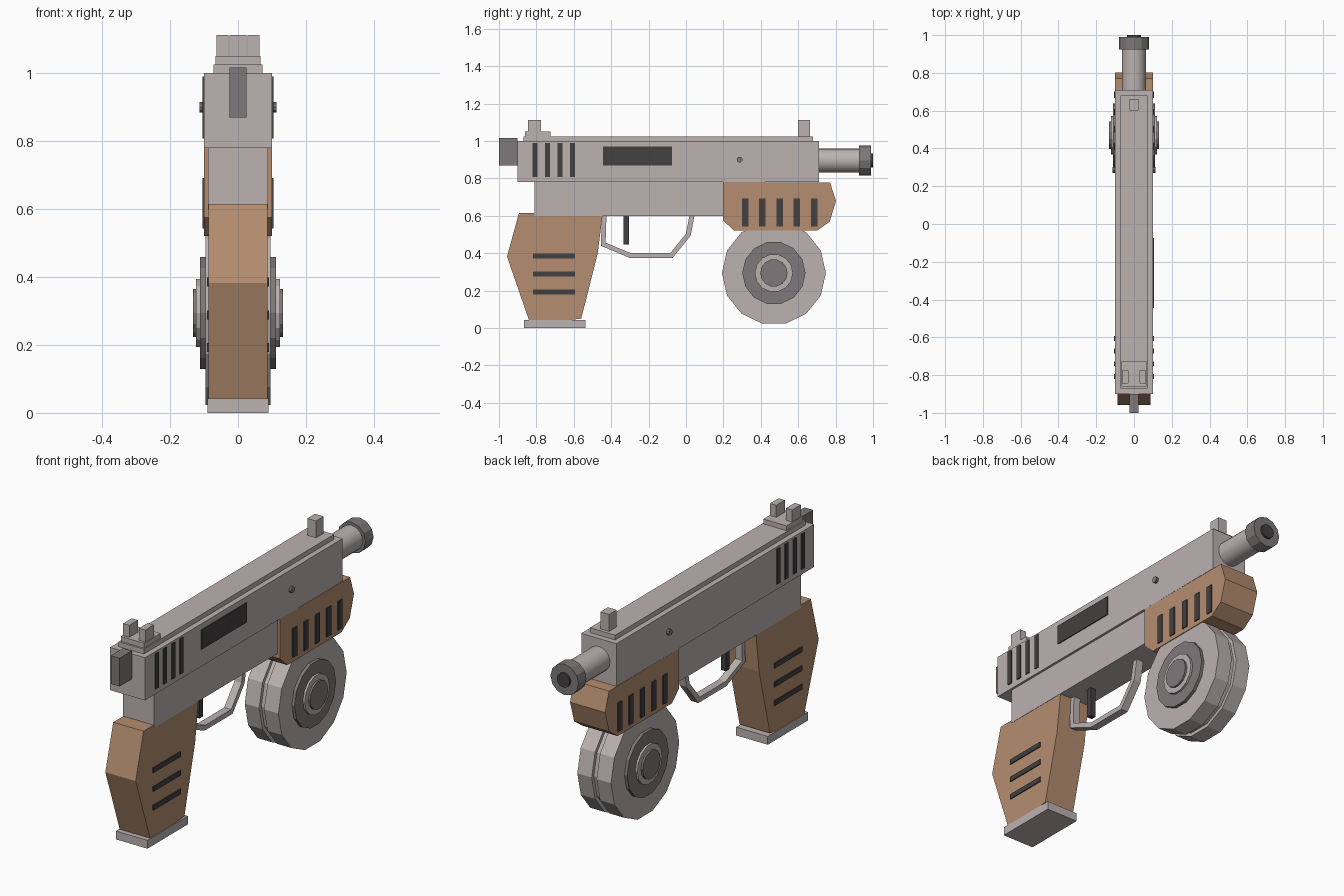
import bpy, bmesh, math

if "Cube" in bpy.data.objects:
    bpy.data.objects.remove(bpy.data.objects["Cube"])


def material(name, rgb):
    m = bpy.data.materials.new(name)
    m.diffuse_color = (*rgb, 1)
    m.use_nodes = True
    m.node_tree.nodes["Principled BSDF"].inputs["Base Color"].default_value = m.diffuse_color
    return m


LIGHT = material("light_metal", (0.50, 0.445, 0.44))
MID = material("grey_metal", (0.21, 0.19, 0.192))
DARK = material("dark_metal", (0.055, 0.05, 0.05))
WOOD = material("brown_wood", (0.46, 0.27, 0.16))


def prism(name, pts, a, b, mat, axis="x", smooth=False):
    """Extrude a profile from a to b. axis x: points are (y, z); axis y: (x, z)."""
    bm = bmesh.new()

    def co(p, t):
        return (t, p[0], p[1]) if axis == "x" else (p[0], t, p[1])
    lo = [bm.verts.new(co(p, a)) for p in pts]
    hi = [bm.verts.new(co(p, b)) for p in pts]
    bm.faces.new(lo)
    bm.faces.new(hi)
    n = len(pts)
    for i in range(n):
        j = (i + 1) % n
        bm.faces.new((lo[i], lo[j], hi[j], hi[i]))
    bmesh.ops.recalc_face_normals(bm, faces=bm.faces)
    me = bpy.data.meshes.new(name)
    bm.to_mesh(me)
    bm.free()
    me.materials.append(mat)
    ob = bpy.data.objects.new(name, me)
    bpy.context.collection.objects.link(ob)
    if smooth:
        bpy.ops.object.select_all(action="DESELECT")
        ob.select_set(True)
        bpy.context.view_layer.objects.active = ob
        bpy.ops.object.shade_smooth_by_angle(angle=math.radians(30))
    return ob


def box(name, x0, x1, y0, y1, z0, z1, mat):
    return prism(name, [(y0, z0), (y1, z0), (y1, z1), (y0, z1)], x0, x1, mat)


def ring(cu, cv, r, n):
    return [(cu + r * math.cos(2 * math.pi * i / n),
             cv + r * math.sin(2 * math.pi * i / n)) for i in range(n)]


def side_plates(name, x, y0, y1, z0, z1):
    """Thin dark slot plates on both flanks."""
    for side, s in (("right", 1), ("left", -1)):
        box(f"{name}_{side}", s * (x - 0.003), s * (x + 0.005), y0, y1, z0, z1, DARK)


# Receiver, top rib and rear knob
box("upper_receiver", -0.1, 0.1, -0.9, 0.71, 0.78, 1.0, LIGHT)
box("lower_receiver", -0.088, 0.088, -0.81, 0.23, 0.6, 0.78, LIGHT)
box("top_rib", -0.072, 0.072, -0.87, 0.68, 1.0, 1.025, LIGHT)
box("rear_knob", -0.025, 0.025, -1.0, -0.9, 0.87, 1.016, MID)

# Sights
box("rear_sight_base", -0.066, 0.066, -0.86, -0.725, 1.025, 1.05, LIGHT)
for s in (-1, 1):
    box("rear_sight_post", s * 0.028, s * 0.063, -0.845, -0.775, 1.05, 1.112, LIGHT)
box("front_sight", -0.025, 0.025, 0.6, 0.662, 1.025, 1.112, LIGHT)

# Barrel and muzzle
prism("barrel", ring(0, 0.895, 0.064, 20), 0.7, 0.93, LIGHT, "y", True)
prism("muzzle", ring(0, 0.895, 0.08, 12), 0.925, 0.99, MID, "y")
prism("bore", ring(0, 0.895, 0.037, 12), 0.98, 1.0, DARK, "y")

# Receiver slots, ejection port and pin
for i in range(4):
    y = -0.807 + i * 0.067
    side_plates("receiver_slot", 0.1, y - 0.013, y + 0.013, 0.808, 0.99)
box("ejection_port", 0.097, 0.105, -0.445, -0.075, 0.87, 0.97, DARK)
prism("receiver_pin", ring(0.287, 0.9, 0.016, 10), -0.113, 0.113, MID)

# Handguard with vents
prism("handguard", [(0.198, 0.78), (0.77, 0.778), (0.802, 0.68), (0.768, 0.568),
                    (0.70, 0.52), (0.258, 0.52), (0.198, 0.575)], -0.1, 0.1, WOOD)
for i in range(5):
    y = 0.316 + i * 0.0923
    side_plates("handguard_vent", 0.1, y - 0.017, y + 0.017, 0.543, 0.692)

# Grip with grooves and base plate
prism("grip", [(-0.893, 0.615), (-0.445, 0.612), (-0.472, 0.4), (-0.56, 0.05),
               (-0.62, 0.043), (-0.84, 0.043), (-0.957, 0.382)], -0.0865, 0.0865, WOOD)
for i in range(3):
    z = 0.192 + i * 0.0965
    side_plates("grip_groove", 0.0865, -0.818, -0.594, z - 0.013, z + 0.013)
box("grip_base_plate", -0.09, 0.09, -0.866, -0.537, 0, 0.043, LIGHT)

# Trigger and guard
outer = [(-0.45, 0.605), (-0.455, 0.44), (-0.30, 0.374), (-0.072, 0.374), (0.025, 0.494), (0.046, 0.605)]
inner = [(0.019, 0.605), (0.0, 0.504), (-0.084, 0.4), (-0.295, 0.4), (-0.43, 0.456), (-0.425, 0.605)]
prism("trigger_guard", outer + inner, -0.02, 0.02, LIGHT)
box("trigger", -0.014, 0.014, -0.333, -0.305, 0.447, 0.61, DARK)

# Drum magazine: two shells around a grooved core, with stepped caps
DY, DZ = 0.47, 0.294
prism("drum_core", ring(DY, DZ, 0.26, 14), -0.03, 0.03, LIGHT)
for s in (-1, 1):
    prism("drum_shell", ring(DY, DZ, 0.278, 14), s * 0.014, s * 0.096, LIGHT)
    prism("drum_ring", ring(DY, DZ, 0.169, 14), s * 0.09, s * 0.112, MID)
    prism("drum_cap", ring(DY, DZ, 0.102, 14), s * 0.1, s * 0.123, LIGHT)
    prism("drum_hub", ring(DY, DZ, 0.073, 14), s * 0.11, s * 0.133, MID)
